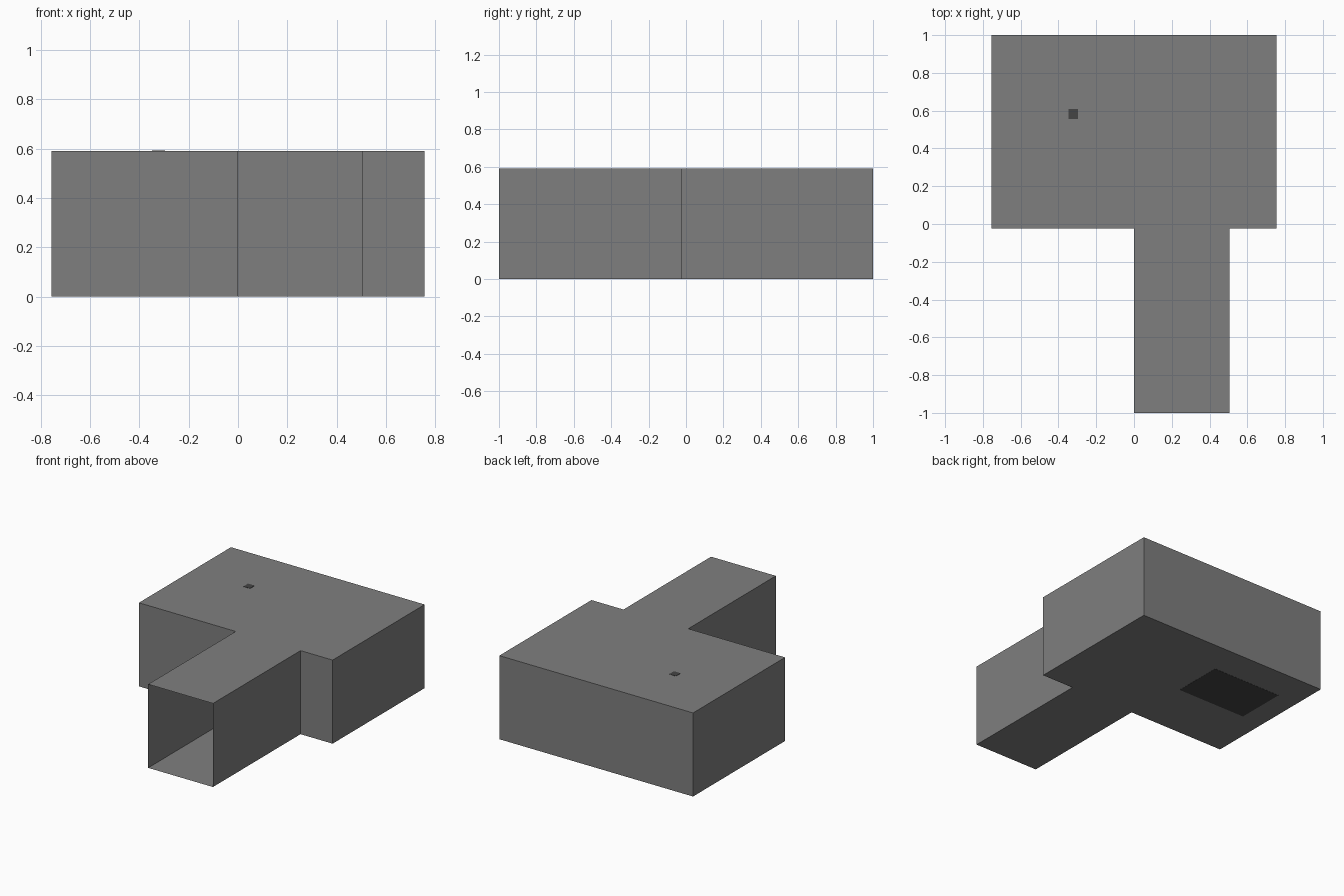
import bpy
import bmesh
from mathutils import Matrix, Vector

if "Cube" in bpy.data.objects:
    bpy.data.objects.remove(bpy.data.objects["Cube"])


def material(name, value):
    mat = bpy.data.materials.new(name)
    mat.diffuse_color = (value, value, value, 1)
    mat.use_nodes = True
    mat.node_tree.nodes["Principled BSDF"].inputs["Base Color"].default_value = mat.diffuse_color
    return mat


def add_object(name, bm, mat):
    mesh = bpy.data.meshes.new(name)
    bm.to_mesh(mesh)
    bm.free()
    mesh.materials.append(mat)
    obj = bpy.data.objects.new(name, mesh)
    bpy.context.collection.objects.link(obj)
    return obj


def box(name, centre, size, mat):
    bm = bmesh.new()
    bmesh.ops.create_cube(bm, size=1, matrix=Matrix.Translation(centre) @ Matrix.Diagonal((*size, 1)))
    return add_object(name, bm, mat)


wall_grey = material("wall grey", 0.212)
dark_grey = material("dark grey", 0.06)

HEIGHT = 0.59
FLOOR = 0.001

# Room and corridor: one extruded floor plan with thin walls
plan = [(-0.755, 1), (-0.755, -0.025), (0, -0.025), (0, -1),
        (0.505, -1), (0.505, -0.025), (0.755, -0.025), (0.755, 1)]
bm = bmesh.new()
floor = bm.faces.new([bm.verts.new((x, y, FLOOR)) for x, y in plan])
result = bmesh.ops.extrude_face_region(bm, geom=[floor], use_keep_orig=True)
top = [v for v in result["geom"] if isinstance(v, bmesh.types.BMVert)]
bmesh.ops.translate(bm, verts=top, vec=Vector((0, 0, HEIGHT - FLOOR)))
bmesh.ops.recalc_face_normals(bm, faces=bm.faces)

# Open the end of the corridor
opening = [f for f in bm.faces if all(v.co.y < -0.99 for v in f.verts)]
bmesh.ops.delete(bm, geom=opening, context='FACES_ONLY')
add_object("room_shell", bm, wall_grey)

# Block standing in the room, with a post reaching through the ceiling
cx, cy = -0.322, 0.583
base_height = 0.15
box("floor_block", (cx, cy, base_height / 2), (0.54, 0.36, base_height), dark_grey)
post_top = HEIGHT + 0.002
box("ceiling_post", (cx, cy, (base_height + post_top) / 2),
    (0.052, 0.052, post_top - base_height), dark_grey)
